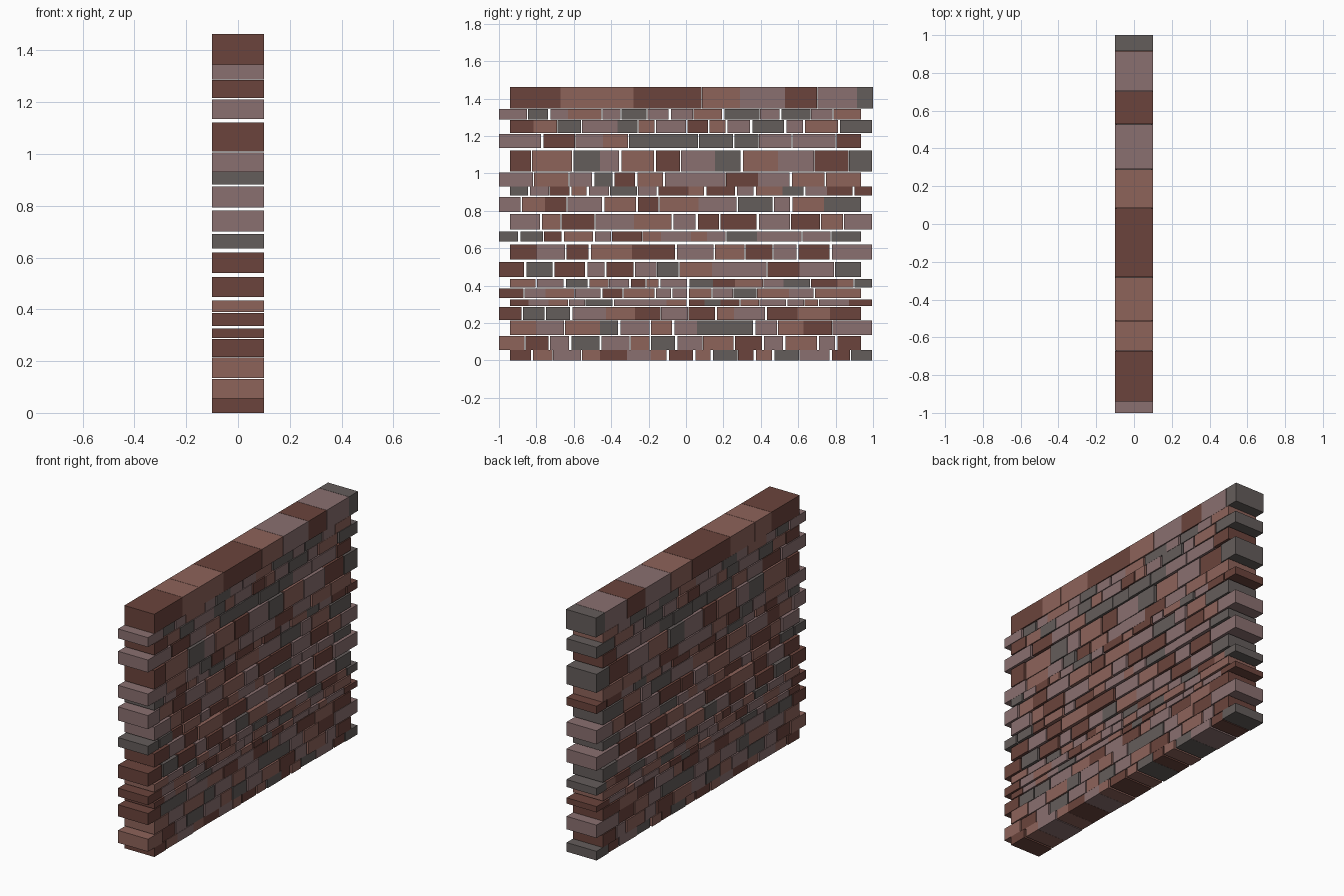
import bpy, bmesh, random
from mathutils import Matrix

if "Cube" in bpy.data.objects:
    bpy.data.objects.remove(bpy.data.objects["Cube"])

random.seed(7)


def lin(h):
    return [((int(h[i:i + 2], 16) / 255 + 0.055) / 1.055) ** 2.4 for i in (0, 2, 4)] + [1]


# Four brick tones: brown, red, mauve, grey
TONES = "BRMG"
mats = []
for name, col in zip(("brown_brick", "red_brick", "mauve_brick", "grey_brick"),
                     ("6b443c", "8d635a", "8a7070", "645d5b")):
    m = bpy.data.materials.new(name)
    m.diffuse_color = lin(col)
    m.use_nodes = True
    m.node_tree.nodes["Principled BSDF"].inputs["Base Color"].default_value = m.diffuse_color
    mats.append(m)

# Courses from the ground up: bottom z, top z, brick tones from -y to +y
COURSES = [
    (0.0, 0.055, "BRMRBMRBRGBRGMBG"),
    (0.055, 0.13, "RBMGMRGMRBMRMB"),
    (0.135, 0.213, "RMRGMRMGGMRBM"),
    (0.215, 0.285, "BGGMRBMBRMBRB"),
    (0.29, 0.325, "BMRMGMMRBGBRMMRMB"),
    (0.335, 0.385, "BMRMBRMMRMGRMRR"),
    (0.39, 0.435, "RMGRMBRMGBRMGBRG"),
    (0.447, 0.525, "BGBMBMGRMMBMG"),
    (0.54, 0.62, "BMBRBMRBMBM"),
    (0.635, 0.69, "GGBRMBRMRMGMMMG"),
    (0.70, 0.782, "MRBMRMBBMBRM"),
    (0.793, 0.875, "MRBMRBRMGMRG"),
    (0.883, 0.93, "GMBRMGMBRBMRGMBB"),
    (0.931, 1.005, "MRMGBRMMBMRR"),
    (1.01, 1.122, "BRGMRBMGRMBG"),
    (1.135, 1.21, "MBMRGGGGMMB"),
    (1.216, 1.285, "BRGMGRMBRMGMRG"),
    (1.288, 1.345, "MGMRMGMMRGMGMR"),
    (1.346, 1.463, "BRRBRMBMG"),
]
# Joints read off the top for the coping course
COPING = [-0.94, -0.67, -0.512, -0.28, 0.085, 0.29, 0.53, 0.703, 0.915, 1.0]


def joints(y0, y1, n):
    """Irregular joint positions along a course."""
    w = [random.uniform(0.65, 1.4) for _ in range(n)]
    out = [y0]
    for v in w:
        out.append(out[-1] + v * (y1 - y0) / sum(w))
    return out


def course(index, z0, z1, tones):
    # Alternate courses are shifted towards one end, giving toothed wall ends
    y0, y1 = (-0.94, 0.995) if index % 2 == 0 else (-1.0, 0.935)
    last = index == len(COURSES) - 1
    ys = COPING if last else joints(y0, y1, len(tones))
    bm = bmesh.new()
    for i, tone in enumerate(tones):
        end = last or i in (0, len(tones) - 1)
        half = 0.1 if end else random.uniform(0.092, 0.1)
        gap = 0.002 if last else random.choice((0.001, 0.006, 0.012))
        a, b = ys[i], ys[i + 1] - (gap if i < len(tones) - 1 else 0)
        mat = (Matrix.Translation((0, (a + b) / 2, (z0 + z1) / 2))
               @ Matrix.Diagonal((2 * half, b - a, z1 - z0, 1)))
        cube = bmesh.ops.create_cube(bm, size=1, matrix=mat)
        for f in {f for v in cube["verts"] for f in v.link_faces}:
            f.material_index = TONES.index(tone)
    name = "coping_course" if last else f"brick_course_{index + 1}"
    mesh = bpy.data.meshes.new(name)
    for m in mats:
        mesh.materials.append(m)
    bm.to_mesh(mesh)
    bm.free()
    bpy.context.collection.objects.link(bpy.data.objects.new(name, mesh))


for k, (lo, hi, t) in enumerate(COURSES):
    course(k, lo, hi, t)
